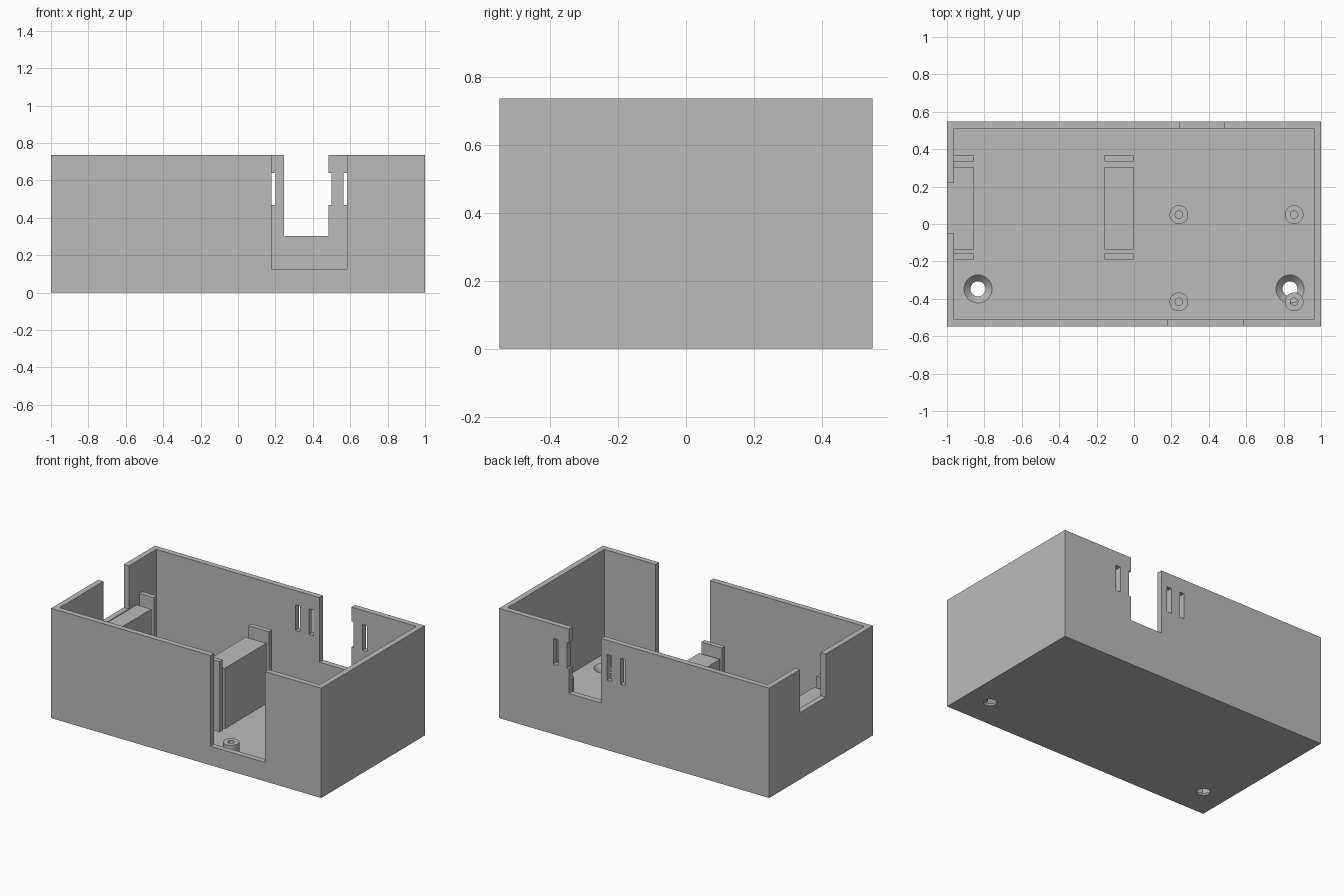
import bpy
import bmesh
from mathutils import Matrix, Vector

cube = bpy.data.objects.get("Cube")
if cube:
    bpy.data.objects.remove(cube, do_unlink=True)

grey = bpy.data.materials.new("plain_grey")
grey.use_nodes = True
COLOUR = (0.5, 0.5, 0.5, 1)
grey.diffuse_color = COLOUR
grey.node_tree.nodes["Principled BSDF"].inputs["Base Color"].default_value = COLOUR

X, Y, H = 1.0, 0.548, 0.735     # half length, half depth, height
WALL = 0.0375                   # wall and floor thickness


def finish(name, bm):
    mesh = bpy.data.meshes.new(name)
    bm.to_mesh(mesh)
    bm.free()
    mesh.materials.append(grey)
    obj = bpy.data.objects.new(name, mesh)
    bpy.context.scene.collection.objects.link(obj)
    return obj


def box(name, x0, x1, y0, y1, z0, z1):
    lo, hi = Vector((x0, y0, z0)), Vector((x1, y1, z1))
    bm = bmesh.new()
    bmesh.ops.create_cube(bm, size=1, matrix=Matrix.Translation((lo + hi) / 2)
                          @ Matrix.Diagonal((*(hi - lo), 1)))
    return finish(name, bm)


def cone(name, x, y, z0, z1, r0, r1):
    bm = bmesh.new()
    bmesh.ops.create_cone(bm, cap_ends=True, segments=48, radius1=r0, radius2=r1,
                          depth=z1 - z0, matrix=Matrix.Translation((x, y, (z0 + z1) / 2)))
    return finish(name, bm)


def activate(obj):
    bpy.ops.object.select_all(action="DESELECT")
    obj.select_set(True)
    bpy.context.view_layer.objects.active = obj


def cut(obj, cutter):
    cutter.hide_render = True
    mod = obj.modifiers.new("cut", "BOOLEAN")
    mod.operation = "DIFFERENCE"
    mod.solver = "EXACT"
    mod.object = cutter
    activate(obj)
    bpy.ops.object.modifier_apply(modifier=mod.name)
    bpy.data.objects.remove(cutter, do_unlink=True)


def smooth(obj):
    activate(obj)
    bpy.ops.object.shade_smooth_by_angle()


# Open tray
shell = box("enclosure_shell", -X, X, -Y, Y, 0, H)
cut(shell, box("cavity_cutter", -X + WALL, X - WALL, -Y + WALL, Y - WALL, WALL, 1))

# Notches in the front, back and side walls
cut(shell, box("front_cutter", 0.18, 0.583, -0.6, -0.48, 0.127, 1))
cut(shell, box("back_cutter", 0.245, 0.483, 0.48, 0.6, 0.303, 1))
cut(shell, box("side_cutter", -1.1, -0.955, -0.05, 0.22, 0.447, 1))

# Strap slots through the back wall
for x in (0.068, 0.167, 0.465, 0.565):
    cut(shell, box("slot_cutter", x, x + 0.034, 0.48, 0.6, 0.467, 0.64))

# Countersunk screw holes in the floor
for x in (-0.834, 0.834):
    cut(shell, cone("screw_cutter", x, -0.347, -0.01, WALL + 0.01, 0.031, 0.084))
smooth(shell)

# Two cradles, each a block between a pair of thin end stops
for side, x0, x1 in (("middle", -0.157, -0.003), ("side", -X + WALL, -0.855)):
    box(side + "_support_block", x0, x1, -0.135, 0.305, WALL, 0.442)
    box(side + "_front_stop", x0, x1, -0.19, -0.158, WALL, 0.508)
    box(side + "_back_stop", x0, x1, 0.333, 0.365, WALL, 0.508)

# Hollow standoffs
for x in (0.24, 0.856):
    for y in (0.05, -0.416):
        post = cone("board_standoff", x, y, WALL, 0.122, 0.05, 0.05)
        cut(post, cone("bore_cutter", x, y, 0, 0.2, 0.02, 0.02))
        smooth(post)
